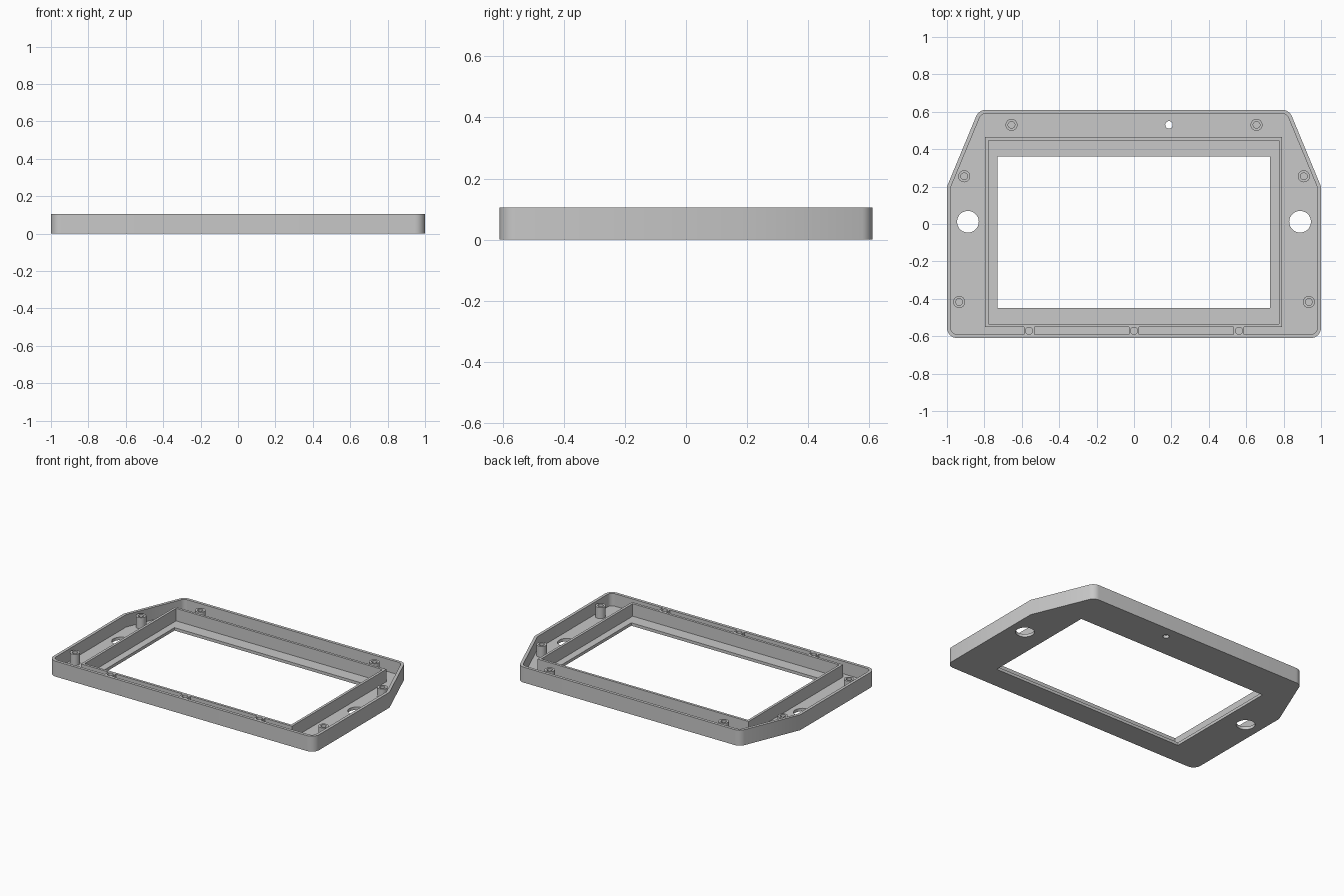
import bpy, bmesh
from math import cos, sin, tan, pi
from mathutils import Vector

cube = bpy.data.objects.get("Cube")
if cube:
    bpy.data.objects.remove(cube, do_unlink=True)

HEIGHT, FLOOR, WALL = 0.105, 0.02, 0.02
OVER = HEIGHT + 0.05
COLOUR = (0.58, 0.58, 0.58, 1)

grey = bpy.data.materials.new("plain_grey")
grey.use_nodes = True
grey.diffuse_color = COLOUR
grey.node_tree.nodes["Principled BSDF"].inputs["Base Color"].default_value = COLOUR


def prism(name, points, z0, z1):
    """Upright prism from a counter-clockwise outline."""
    bm = bmesh.new()
    low = [bm.verts.new((x, y, z0)) for x, y in points]
    high = [bm.verts.new((x, y, z1)) for x, y in points]
    bm.faces.new(low[::-1])
    bm.faces.new(high)
    n = len(points)
    for i in range(n):
        j = (i + 1) % n
        bm.faces.new((low[i], low[j], high[j], high[i]))
    mesh = bpy.data.meshes.new(name)
    bm.to_mesh(mesh)
    bm.free()
    mesh.materials.append(grey)
    obj = bpy.data.objects.new(name, mesh)
    bpy.context.collection.objects.link(obj)
    return obj


def rect(x0, x1, y0, y1):
    return [(x0, y0), (x1, y0), (x1, y1), (x0, y1)]


def circle(x, y, r, n=32):
    return [(x + r * cos(2 * pi * i / n), y + r * sin(2 * pi * i / n)) for i in range(n)]


def rounded(corners, steps=8):
    """Round each (x, y, radius) corner with a tangent arc."""
    pts = []
    for i, (x, y, r) in enumerate(corners):
        if r == 0:
            pts.append((x, y))
            continue
        p = Vector((x, y))
        a = (Vector(corners[i - 1][:2]) - p).normalized()
        b = (Vector(corners[(i + 1) % len(corners)][:2]) - p).normalized()
        half = a.angle(b) / 2
        centre = p + (a + b).normalized() * r / sin(half)
        start = (p + a * r / tan(half) - centre).normalized()
        end = (p + b * r / tan(half) - centre).normalized()
        for k in range(steps + 1):
            t = k / steps
            # Blend of the two radii along the arc
            sweep = start.angle(end)
            d = (start * sin((1 - t) * sweep) + end * sin(t * sweep)) / sin(sweep)
            pts.append(tuple(centre + d * r))
    return pts


def tray_outline(inset, radius):
    """Shield outline, with every side moved inward by inset."""
    d = inset
    half = [(1 - d, -0.61 + d, radius), (1 - d, 0.2 - 0.2 * d, 0),
            (0.83 - 0.68 * d, 0.61 - d, radius)]
    return rounded(half + [(-x, y, r) for x, y, r in reversed(half)])


body = prism("bezel_tray", tray_outline(0, 0.055), 0, HEIGHT)
tools = []


def combine(operation, points, z0, z1):
    tool = prism("helper", points, z0, z1)
    tool.hide_render = True
    mod = body.modifiers.new(operation.lower(), 'BOOLEAN')
    mod.operation, mod.object, mod.solver = operation, tool, 'EXACT'
    tools.append(tool)


# Hollow tray, then the inner frame standing on its floor
combine('DIFFERENCE', tray_outline(WALL, 0.035), FLOOR, OVER)
combine('UNION', rect(-0.796, 0.792, -0.551, 0.464), FLOOR / 2, HEIGHT)

# Screw blocks bridging the front wall and the frame
block_x = (-0.561, 0, 0.561)
for x in block_x:
    combine('UNION', rect(x - 0.028, x + 0.028, -0.6, -0.54), FLOOR / 2, HEIGHT)

# Screw posts
posts = [(side * x, y) for x, y in ((0.655, 0.53), (0.908, 0.255), (0.935, -0.417))
         for side in (-1, 1)]
for x, y in posts:
    combine('UNION', circle(x, y, 0.032), FLOOR / 2, 0.095)

# Frame recess and window opening
combine('DIFFERENCE', rect(-0.779, 0.775, -0.534, 0.447), FLOOR, OVER)
combine('DIFFERENCE', rect(-0.731, 0.727, -0.45, 0.361), -0.05, OVER)

# Blind screw holes in posts and blocks
for x, y in posts:
    combine('DIFFERENCE', circle(x, y, 0.018, 24), FLOOR, OVER)
for x in block_x:
    combine('DIFFERENCE', circle(x, -0.571, 0.019, 24), FLOOR, OVER)

# Through holes in the floor
for x, y, r in ((-0.888, 0.012, 0.058), (0.888, 0.012, 0.058), (0.187, 0.53, 0.02)):
    combine('DIFFERENCE', circle(x, y, r, 40), -0.05, OVER)

# Bake the cuts and drop the helpers
bpy.context.view_layer.update()
result = bpy.data.meshes.new_from_object(body.evaluated_get(bpy.context.evaluated_depsgraph_get()))
body.modifiers.clear()
body.data = result
for tool in tools:
    bpy.data.objects.remove(tool, do_unlink=True)

bpy.ops.object.select_all(action='DESELECT')
body.select_set(True)
bpy.context.view_layer.objects.active = body
bpy.ops.object.shade_smooth_by_angle(angle=pi / 6)
